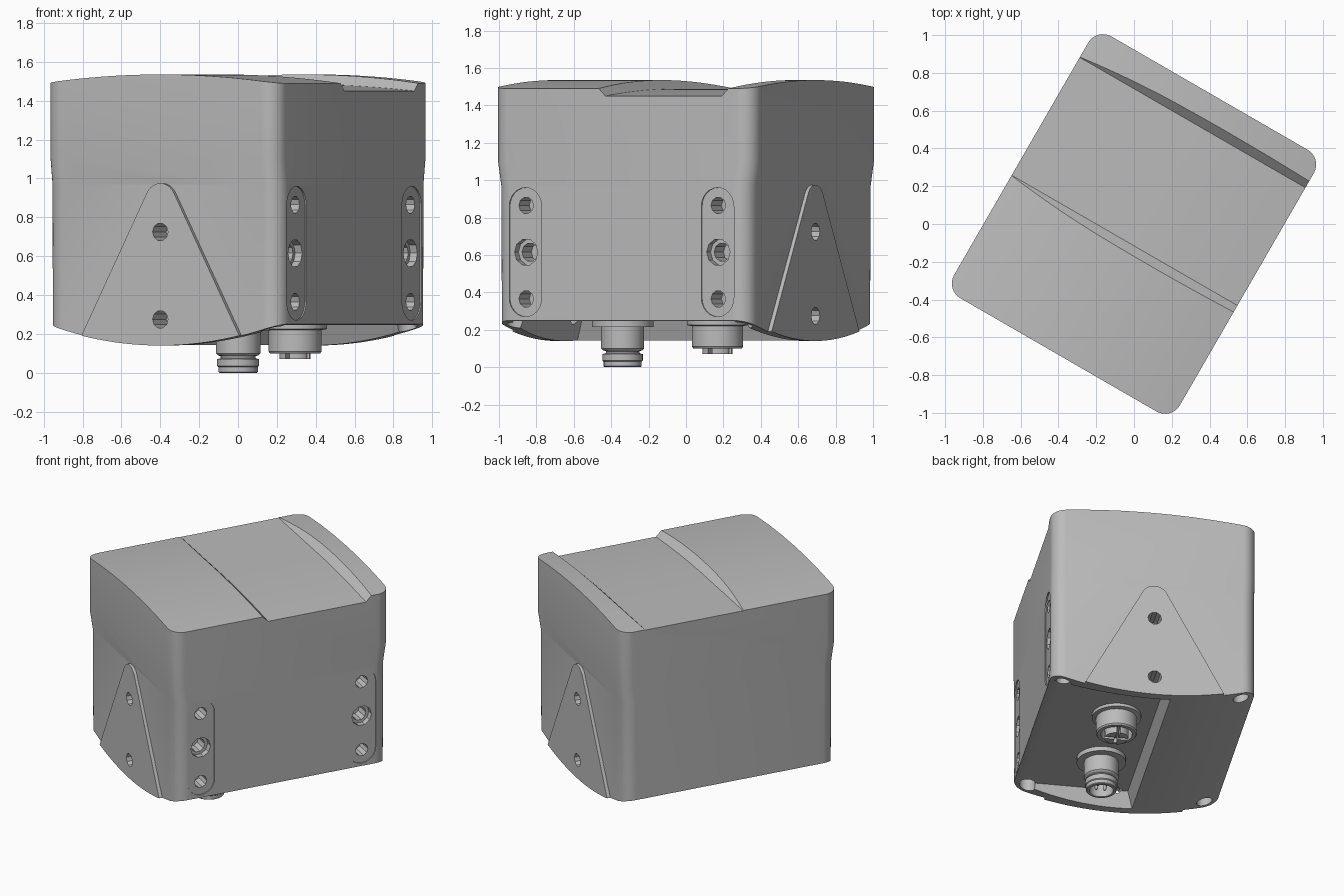
import bpy, bmesh, math

cube = bpy.data.objects.get("Cube")
if cube:
    bpy.data.objects.remove(cube, do_unlink=True)

TURN = -math.radians(30)      # the housing stands turned on its vertical axis
W, D, R = 0.69, 0.80, 0.09    # half width, half depth, corner radius

grey = bpy.data.materials.new("housing grey")
grey.use_nodes = True
grey.diffuse_color = (0.5, 0.5, 0.5, 1)
grey.node_tree.nodes["Principled BSDF"].inputs["Base Color"].default_value = (0.5, 0.5, 0.5, 1)


def loft(name, rings):
    """Closed solid through matching rings of points."""
    bm = bmesh.new()
    rows = [[bm.verts.new(p) for p in ring] for ring in rings]
    n = len(rows[0])
    for a, b in zip(rows, rows[1:]):
        for i in range(n):
            j = (i + 1) % n
            bm.faces.new((a[i], a[j], b[j], b[i]))
    bm.faces.new(rows[0])
    bm.faces.new(rows[-1])
    bmesh.ops.recalc_face_normals(bm, faces=bm.faces)
    mesh = bpy.data.meshes.new(name)
    bm.to_mesh(mesh)
    bm.free()
    mesh.materials.append(grey)
    obj = bpy.data.objects.new(name, mesh)
    obj.rotation_euler.z = TURN
    bpy.context.collection.objects.link(obj)
    return obj


def extrude(name, outline, lo, hi, axis):
    place = {"x": lambda p, q, d: (d, p, q),
             "y": lambda p, q, d: (p, d, q),
             "z": lambda p, q, d: (p, q, d)}[axis]
    return loft(name, [[place(p, q, d) for p, q in outline] for d in (lo, hi)])


def arc(cx, cy, r, start, end, n):
    return [(cx + r * math.cos(math.radians(start + (end - start) * i / n)),
             cy + r * math.sin(math.radians(start + (end - start) * i / n)))
            for i in range(n + 1)]


def circle(cx, cy, r, n=16):
    return arc(cx, cy, r, 0, 360, n)[:-1]


def rounded(a, b, r):
    pts = []
    for k, (sx, sy) in enumerate(((1, 1), (-1, 1), (-1, -1), (1, -1))):
        pts += arc(sx * (a - r), sy * (b - r), r, 90 * k, 90 * k + 90, 8)
    return pts


def combine(target, tool, operation):
    mod = target.modifiers.new("cut", "BOOLEAN")
    mod.object, mod.operation, mod.solver = tool, operation, "EXACT"
    bpy.context.view_layer.objects.active = target
    bpy.ops.object.modifier_apply(modifier=mod.name)
    bpy.data.objects.remove(tool, do_unlink=True)


def cut(target, tool):
    combine(target, tool, "DIFFERENCE")


def smooth(obj):
    bpy.ops.object.select_all(action="DESELECT")
    obj.select_set(True)
    bpy.context.view_layer.objects.active = obj
    bpy.ops.object.shade_smooth_by_angle(angle=math.radians(25))


# Housing block, slightly drawn in below on the two plate sides
levels = ((0, 0.775), (0.97, 0.78), (1.1, D), (1.7, D))
housing = loft("housing", [[(x, y, z) for x, y in rounded(W, b, R)] for z, b in levels])

# Raised tapering mounting plates
plate = [(0.57, 0)] + arc(0, 0.885, 0.09, 28, 152, 10) + [(-0.57, 0)]
for side in (-1, 1):
    combine(housing, extrude("mounting_plate", plate, side * 0.7, side * D, "y"), "UNION")

# Bowed top and bottom
us = [-0.75 + 1.5 * i / 28 for i in range(29)]
envelope = [(u, 0.14 + 0.11 * (u / W) ** 2) for u in us]
envelope += [(u, 1.535 - 0.045 * (u / W) ** 2) for u in reversed(us)]
combine(housing, extrude("envelope", envelope, -1, 1, "y"), "INTERSECT")

# Sunken band across the top, with sloped walls
rings = []
for u in us:
    z = 1.488 - 0.038 * max(0, (u + 0.1) / 0.79) ** 2
    rings.append([(u, -0.10, z), (u, 0.62, z), (u, 0.72, z + 0.1), (u, -0.20, z + 0.1)])
cut(housing, loft("band_cutter", rings))

# Connector bay underneath, open towards the slotted side
bay = []
for z, u, v in ((0.05, -0.15, 0.78), (0.247, -0.08, 0.69)):
    bay.append([(u, -v, z), (0.8, -v, z), (0.8, v, z), (u, v, z)])
cut(housing, loft("bay_cutter", bay))

# Corner screw holes
for sx in (-1, 1):
    for sy in (-1, 1):
        cut(housing, extrude("screw_cutter", circle(sx * 0.6, sy * 0.7, 0.052), 0.05, 0.32, "z"))

# Plate holes
for side in (-1, 1):
    for z in (0.275, 0.725):
        cut(housing, extrude("plate_hole_cutter", circle(0, z, 0.046, 10),
                             side * 0.66, side * 0.9, "y"))

# Slotted recesses with three holes each
for v in (-0.593, 0.593):
    slot = arc(v, 0.86, 0.1, 0, 180, 12) + arc(v, 0.37, 0.1, 180, 360, 12)
    cut(housing, extrude("slot_cutter", slot, W - 0.008, 0.8, "x"))
    for z, r, depth in ((0.865, 0.045, 0.12), (0.365, 0.045, 0.12),
                        (0.615, 0.072, 0.05), (0.615, 0.05, 0.15)):
        cut(housing, extrude("slot_hole_cutter", circle(v, z, r, 10), W - depth, 0.8, "x"))
smooth(housing)


def lathe(name, x, y, profile):
    obj = loft(name, [[(p, q, z) for p, q in circle(x, y, r, 32)] for r, z in profile])
    smooth(obj)
    return obj


# Plug connector: flange, collar, grooved barrel and hollow end
CX, CY = 0.17, 0.293
lathe("plug_connector", CX, -CY, (
    (0.165, 0.27), (0.165, 0.215), (0.115, 0.215), (0.115, 0.1), (0.105, 0.09),
    (0.09, 0.085), (0.09, 0.075), (0.108, 0.07), (0.108, 0.035), (0.102, 0.03),
    (0.102, 0.005), (0.097, 0), (0.08, 0), (0.08, 0.1)))
for k in range(4):
    a = math.radians(45 + 90 * k)
    lathe("plug_pin", CX + 0.04 * math.cos(a), -CY + 0.04 * math.sin(a),
          ((0.011, 0.12), (0.011, 0.03), (0.006, 0.022)))

# Socket connector: flange, coupling ring and slotted insert
lathe("socket_connector", CX, CY, (
    (0.165, 0.27), (0.165, 0.225), (0.137, 0.22), (0.137, 0.11), (0.13, 0.1),
    (0.105, 0.1), (0.105, 0.18)))
insert = lathe("socket_insert", CX, CY, ((0.08, 0.2), (0.08, 0.07)))
for half in ((0.012, 0.1), (0.1, 0.012)):
    groove = [(CX + sx * half[0], CY + sy * half[1])
              for sx, sy in ((1, 1), (-1, 1), (-1, -1), (1, -1))]
    cut(insert, extrude("groove_cutter", groove, 0.05, 0.12, "z"))
